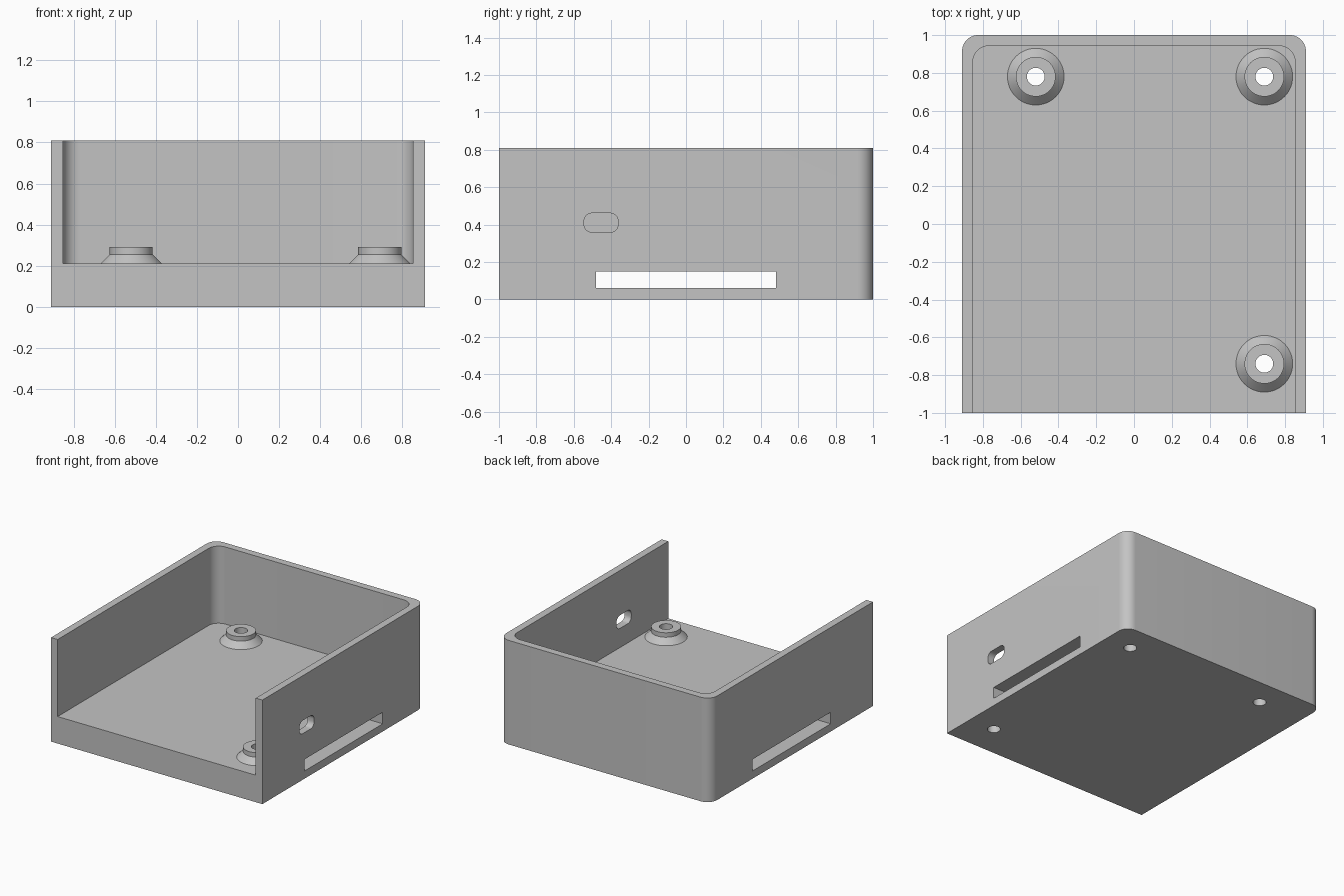
import bpy, bmesh
from math import radians, cos, sin, tau

cube = bpy.data.objects.get("Cube")
if cube:
    bpy.data.objects.remove(cube, do_unlink=True)

WIDTH, FRONT, BACK, HEIGHT, FLOOR = 0.91, -1.0, 1.0, 0.81, 0.21
WALL, CORNER, HOLE, SEGMENTS = 0.057, 0.085, 0.047, 48
POSTS = {"back_right_post": (-0.52, 0.78), "back_left_post": (0.69, 0.78),
         "front_left_post": (0.69, -0.74)}

grey = bpy.data.materials.new("light grey plastic")
grey.use_nodes = True
COLOUR = (0.55, 0.55, 0.55, 1)
grey.diffuse_color = COLOUR
grey.node_tree.nodes["Principled BSDF"].inputs["Base Color"].default_value = COLOUR


def finish(name, bm):
    bmesh.ops.recalc_face_normals(bm, faces=bm.faces)
    mesh = bpy.data.meshes.new(name)
    bm.to_mesh(mesh)
    bm.free()
    mesh.materials.append(grey)
    obj = bpy.data.objects.new(name, mesh)
    bpy.context.collection.objects.link(obj)
    return obj


def prism(name, outline, direction):
    """Extrude a closed outline of 3D points along a direction."""
    bm = bmesh.new()
    face = bm.faces.new([bm.verts.new(p) for p in outline])
    ext = bmesh.ops.extrude_face_region(bm, geom=[face])
    verts = [g for g in ext["geom"] if isinstance(g, bmesh.types.BMVert)]
    bmesh.ops.translate(bm, verts=verts, vec=direction)
    return finish(name, bm)


def arc(cx, cy, radius, start, steps=12):
    """Quarter circle, counter-clockwise from the start angle in degrees."""
    return [(cx + radius * cos(radians(start + 90 * i / steps)),
             cy + radius * sin(radians(start + 90 * i / steps)))
            for i in range(steps + 1)]


def tray_outline(half, front, back, r):
    """Rectangle rounded at its two back corners."""
    return ([(-half, front), (half, front)]
            + arc(half - r, back - r, r, 0) + arc(r - half, back - r, r, 90))


def smooth(obj):
    bpy.ops.object.select_all(action="DESELECT")
    obj.select_set(True)
    bpy.context.view_layer.objects.active = obj
    bpy.ops.object.shade_smooth_by_angle(angle=radians(30))


# Tray body
body = prism("tray_body", [(x, y, 0) for x, y in
             tray_outline(WIDTH, FRONT, BACK, CORNER)], (0, 0, HEIGHT))

# Cavity, open at the top and front
cutters = [prism("cavity_cutter", [(x, y, FLOOR) for x, y in
           tray_outline(WIDTH - WALL, FRONT - 0.1, BACK - WALL, CORNER)], (0, 0, HEIGHT))]

# Wide slot running through the floor from side to side
slot = [(-0.48, 0.06), (0.48, 0.06), (0.48, 0.15), (-0.48, 0.15)]
cutters.append(prism("slot_cutter", [(-1, y, z) for y, z in slot], (2, 0, 0)))

# Rounded port in the left wall only
port = (arc(-0.405, 0.419, 0.042, 0, 8) + arc(-0.503, 0.419, 0.042, 90, 8)
        + arc(-0.503, 0.401, 0.042, 180, 8) + arc(-0.405, 0.401, 0.042, 270, 8))
cutters.append(prism("port_cutter", [(0.7, y, z) for y, z in port], (0.4, 0, 0)))

# Screw holes through the floor
for x, y in POSTS.values():
    ring = [(x + HOLE * cos(tau * i / SEGMENTS), y + HOLE * sin(tau * i / SEGMENTS), -0.1)
            for i in range(SEGMENTS)]
    cutters.append(prism("screw_hole_cutter", ring, (0, 0, 0.5)))

bpy.context.view_layer.objects.active = body
for cutter in cutters:
    cutter.hide_render = True
    mod = body.modifiers.new(cutter.name, "BOOLEAN")
    mod.operation, mod.solver, mod.object = "DIFFERENCE", "EXACT", cutter
    bpy.ops.object.modifier_apply(modifier=mod.name)
for cutter in cutters:
    bpy.data.objects.remove(cutter, do_unlink=True)
smooth(body)

# Hollow mounting posts: flared foot, short collar, screw bore
profile = [(0.15, FLOOR), (0.105, 0.255), (0.105, 0.29), (HOLE, 0.29), (HOLE, FLOOR)]
for name, (x, y) in POSTS.items():
    bm = bmesh.new()
    verts = [bm.verts.new((r, 0, z)) for r, z in profile]
    edges = [bm.edges.new(pair) for pair in zip(verts, verts[1:])]
    bmesh.ops.spin(bm, geom=verts + edges, cent=(0, 0, 0), axis=(0, 0, 1),
                   angle=tau, steps=SEGMENTS, use_merge=True)
    bmesh.ops.remove_doubles(bm, verts=bm.verts, dist=0.0001)
    post = finish(name, bm)
    post.location = (x, y, 0)
    smooth(post)
